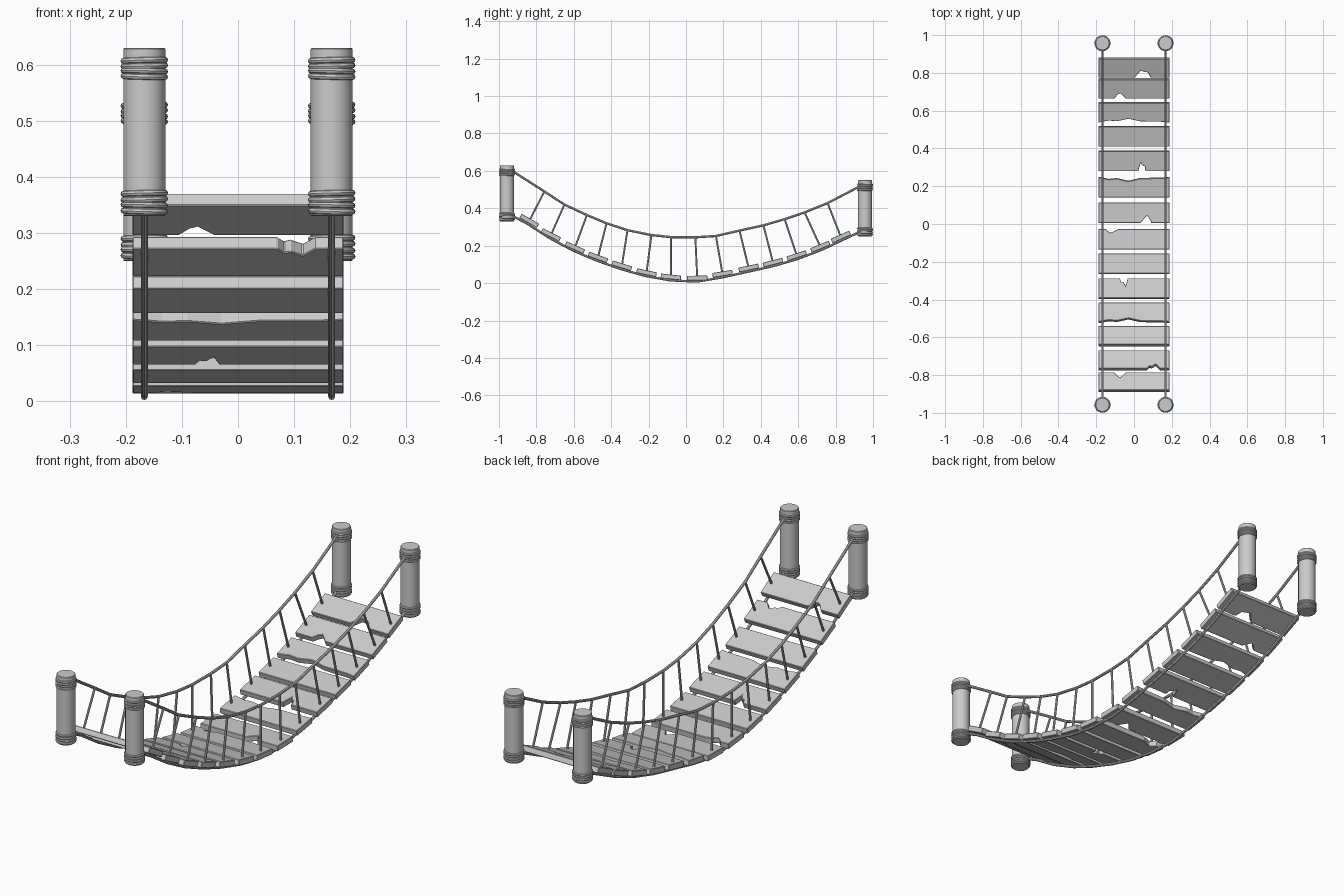
import bpy, bmesh, math
from mathutils import Vector

if "Cube" in bpy.data.objects:
    bpy.data.objects.remove(bpy.data.objects["Cube"])

ROPE_X = 0.167      # rope and post offset from the centre line
HALF_W = 0.188      # half width of a plank
LEN, THICK = 0.108, 0.025
ROPE_R = 0.0062


def smooth(obj):
    bpy.ops.object.select_all(action='DESELECT')
    obj.select_set(True)
    bpy.context.view_layer.objects.active = obj
    bpy.ops.object.shade_smooth_by_angle(angle=math.radians(40))


def mesh_object(name, bm):
    me = bpy.data.meshes.new(name)
    bm.to_mesh(me)
    bm.free()
    obj = bpy.data.objects.new(name, me)
    bpy.context.collection.objects.link(obj)
    return obj


def rope(name, lines, radius):
    cu = bpy.data.curves.new(name, 'CURVE')
    cu.dimensions = '3D'
    cu.bevel_depth = radius
    cu.bevel_resolution = 2
    cu.use_fill_caps = True
    for pts in lines:
        sp = cu.splines.new('POLY')
        sp.points.add(len(pts) - 1)
        for p, co in zip(sp.points, pts):
            p.co = (*co, 1)
    obj = bpy.data.objects.new(name, cu)
    bpy.context.collection.objects.link(obj)
    bpy.ops.object.select_all(action='DESELECT')
    obj.select_set(True)
    bpy.context.view_layer.objects.active = obj
    bpy.ops.object.convert(target='MESH')
    smooth(bpy.context.object)


def plank(name, y, z, tilt, edge, chips):
    # outline with broken bits (x, depth) in the front (-1) or back (+1) edge
    h = LEN / 2
    broken = [(x, edge * (h - d)) for x, d in chips]
    pts = [(-HALF_W, edge * h)] + broken + [(HALF_W, edge * h),
           (HALF_W, -edge * h), (-HALF_W, -edge * h)]
    bm = bmesh.new()
    face = bm.faces.new([bm.verts.new((px, py, -THICK / 2)) for px, py in pts])
    ext = bmesh.ops.extrude_face_region(bm, geom=[face])
    bmesh.ops.translate(bm, vec=(0, 0, THICK),
                        verts=[v for v in ext['geom'] if isinstance(v, bmesh.types.BMVert)])
    bmesh.ops.recalc_face_normals(bm, faces=bm.faces)
    obj = mesh_object(name, bm)
    obj.location = (0, y, z)
    obj.rotation_euler = (math.radians(tilt), 0, 0)
    bev = obj.modifiers.new('worn_edges', 'BEVEL')
    bev.width = 0.002
    bev.segments = 1
    bev.limit_method = 'ANGLE'
    bev.angle_limit = math.radians(50)


def post(name, x, y, z0):
    bpy.ops.mesh.primitive_cylinder_add(vertices=24, radius=0.0375, depth=0.3,
                                        location=(x, y, z0 + 0.15))
    obj = bpy.context.object
    obj.name = name
    bev = obj.modifiers.new('rim', 'BEVEL')
    bev.width = 0.002
    bev.limit_method = 'ANGLE'
    smooth(obj)
    # rope windings near the bottom and top
    for i, dz in enumerate((0.009, 0.0195, 0.030, 0.0405, 0.249, 0.2585, 0.268, 0.2775)):
        bpy.ops.mesh.primitive_torus_add(
            major_segments=28, minor_segments=8, major_radius=0.0367, minor_radius=0.0056,
            location=(x, y, z0 + dz),
            rotation=(0.02 * (-1) ** i, 0.025 * (-1) ** (i // 2), 0))
        obj = bpy.context.object
        obj.name = f'{name}_winding_{i + 1}'
        smooth(obj)


# broken edge shapes
wide = [(-0.165, 0.004), (-0.135, 0.011), (-0.09, 0.007), (-0.03, 0.021),
        (0.035, 0.006), (0.15, 0.004)]
spike = [(-0.105, 0), (-0.085, 0.024), (-0.072, 0.030), (-0.042, 0)]
# deck: y, z, tilt, broken edge side, chips
deck = [
    (-0.838, 0.333, -30, 1, spike),
    (-0.722, 0.258, -27, -1, [(0.07, 0), (0.082, 0.016), (0.093, 0.01), (0.115, 0.026), (0.138, 0)]),
    (-0.594, 0.190, -24, 1, []),
    (-0.471, 0.138, -20, -1, wide),
    (-0.343, 0.093, -17, 1, [(-0.075, 0), (-0.067, 0.022), (-0.055, 0.02), (-0.044, 0.042), (-0.034, 0)]),
    (-0.211, 0.056, -12, 1, []),
    (-0.081, 0.033, -6, 1, [(-0.15, 0), (-0.127, 0.021), (-0.11, 0.014), (-0.08, 0)]),
    (0.060, 0.027, 1, -1, [(0.035, 0), (0.05, 0.018), (0.07, 0.038), (0.088, 0.012), (0.09, 0)]),
    (0.195, 0.050, 9, 1, wide),
    (0.335, 0.081, 12, -1, [(0.022, 0), (0.036, 0.046), (0.045, 0.03), (0.058, 0.025), (0.06, 0)]),
    (0.465, 0.110, 14, 1, []),
    (0.592, 0.147, 18, -1, wide),
    (0.718, 0.195, 22, -1, spike),
    (0.828, 0.247, 24, -1, [(0.003, 0), (0.035, 0.04), (0.075, 0.03), (0.088, 0)]),
]
for i, d in enumerate(deck):
    plank(f'plank_{i + 1}', *d)

# handrail points, one above each plank
rail = [(-0.757, 0.49), (-0.65, 0.42), (-0.53, 0.364), (-0.425, 0.32), (-0.313, 0.283),
        (-0.185, 0.257), (-0.08, 0.246), (0.05, 0.245), (0.16, 0.252), (0.286, 0.281),
        (0.414, 0.309), (0.527, 0.342), (0.634, 0.378), (0.757, 0.428)]
ends = (-0.957, 0.957)

# deck rope runs just below each plank
under = []
for y, z, tilt, *_ in deck:
    a, off = math.radians(tilt), THICK / 2 + ROPE_R
    under.append((y + math.sin(a) * off, max(z - math.cos(a) * off, ROPE_R)))

for x, side in ((-ROPE_X, 'left'), (ROPE_X, 'right')):
    post(f'front_{side}_post', x, ends[0], 0.33)
    post(f'back_{side}_post', x, ends[1], 0.25)
    top = [(ends[0], 0.618)] + rail + [(ends[1], 0.532)]
    low = [(ends[0], 0.375)] + under + [(ends[1], 0.287)]
    rope(f'{side}_handrail_rope', [[(x, y, z) for y, z in top]], ROPE_R)
    rope(f'{side}_deck_rope', [[(x, y, z) for y, z in low]], ROPE_R)
    rope(f'{side}_hanger_ropes',
         [[(x, *r), (x, d[0], d[1])] for r, d in zip(rail, deck)], 0.005)
